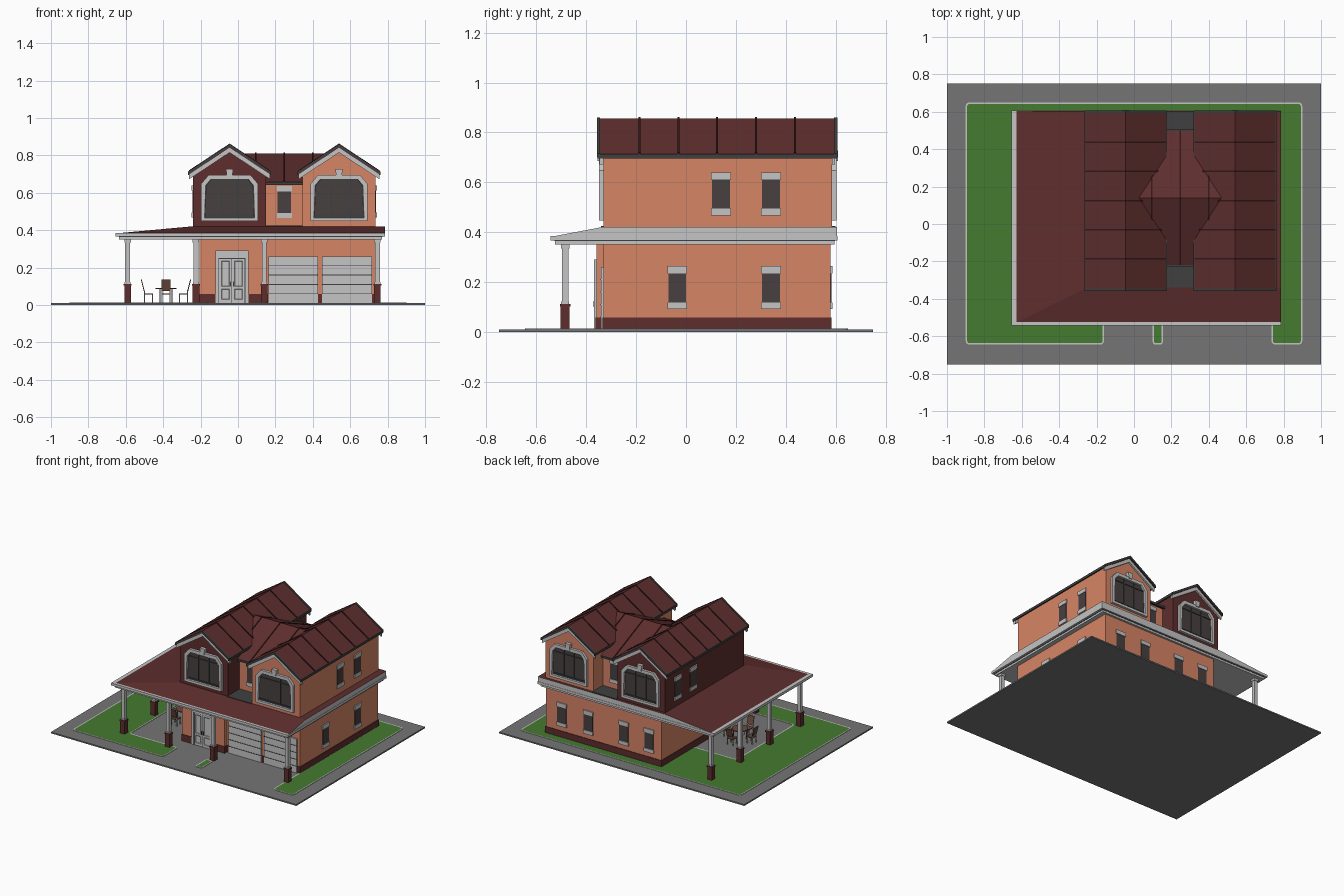
import bpy, bmesh, math
from mathutils import Matrix

if "Cube" in bpy.data.objects:
    bpy.data.objects.remove(bpy.data.objects["Cube"])

def mat(name, r, g, b):
    m = bpy.data.materials.new(name)
    lin = lambda c: c / 12.92 if c < 0.04 else ((c + 0.055) / 1.055) ** 2.4
    m.diffuse_color = (lin(r), lin(g), lin(b), 1)
    m.use_nodes = True
    m.node_tree.nodes["Principled BSDF"].inputs["Base Color"].default_value = m.diffuse_color
    return m

ORANGE = mat("orange_wall", .84, .52, .40)
RED = mat("dark_red", .37, .18, .18)
TRIM = mat("light_grey_trim", .77, .77, .77)
DARK = mat("dark_grey", .25, .25, .25)
GLASS = mat("window_glass", .28, .25, .25)
PAVE = mat("paving_grey", .46, .46, .46)
GRASS = mat("grass_green", .27, .48, .19)
BROWN = mat("brown_wood", .42, .29, .24)
RIB = mat("roof_rib", .20, .09, .09)

def finish(name, bm, *mats):
    bmesh.ops.recalc_face_normals(bm, faces=bm.faces)
    me = bpy.data.meshes.new(name)
    bm.to_mesh(me)
    bm.free()
    for m in mats:
        me.materials.append(m)
    ob = bpy.data.objects.new(name, me)
    bpy.context.collection.objects.link(ob)
    return ob

def add_prism(bm, pts, axis, a, b):
    """Extrude a 2D outline along an axis; returns the end face at b."""
    place = {'x': lambda p, t: (t, p[0], p[1]), 'y': lambda p, t: (p[0], t, p[1]),
             'z': lambda p, t: (p[0], p[1], t)}[axis]
    lo = [bm.verts.new(place(p, a)) for p in pts]
    hi = [bm.verts.new(place(p, b)) for p in pts]
    bm.faces.new(lo[::-1])
    end = bm.faces.new(hi)
    for i in range(len(pts)):
        j = (i + 1) % len(pts)
        bm.faces.new((lo[i], lo[j], hi[j], hi[i]))
    bmesh.ops.recalc_face_normals(bm, faces=bm.faces)
    return end

def prism(name, pts, axis, a, b, m):
    bm = bmesh.new()
    add_prism(bm, pts, axis, a, b)
    return finish(name, bm, m)

def rect(x0, x1, y0, y1):
    return [(x0, y0), (x1, y0), (x1, y1), (x0, y1)]

def boxes(name, m, *dims):
    bm = bmesh.new()
    for x0, x1, y0, y1, z0, z1 in dims:
        add_prism(bm, rect(x0, x1, y0, y1), 'z', z0, z1)
    return finish(name, bm, m)

# Ground and lawn with pale kerb
boxes("ground_slab", PAVE, (-1, 1, -.75, .75, 0, .01))

def lawn(name, pts, r):
    bm = bmesh.new()
    add_prism(bm, pts, 'z', .008, .013)
    up = [e for e in bm.edges if abs(e.verts[0].co.z - e.verts[1].co.z) > .001]
    bmesh.ops.bevel(bm, geom=up, offset=r, segments=3, profile=.5, affect='EDGES')
    top = max(bm.faces, key=lambda f: f.calc_center_median().z)
    bmesh.ops.inset_region(bm, faces=[top], thickness=.008)
    top.material_index = 1
    finish(name, bm, TRIM, GRASS)

lawn("lawn", [(-.9, -.645), (-.16, -.645), (-.16, -.47), (-.55, -.47), (-.55, .2), (-.2, .2), (-.2, .57),
              (.735, .57), (.735, -.645), (.9, -.645), (.9, .65), (-.9, .65)], .02)
lawn("lawn_strip", rect(.1, .155, -.645, -.51), .015)

# Ground floor walls and plinth
boxes("ground_floor_walls", ORANGE, (-.205, .737, -.33, .58, .01, .36), (-.205, .14, -.358, -.33, .01, .36))
boxes("plinth", RED, (-.209, .741, -.334, .584, .01, .058), (-.209, .144, -.362, -.33, .01, .058))

# Porch roof: hipped front and left, cut vertically right and back
bm = bmesh.new()
lo = [bm.verts.new((x, y, .383)) for x, y in rect(-.65, .785, -.535, .605)]
hi = [bm.verts.new((x, y, .42)) for x, y in rect(-.25, .785, -.34, .605)]
bm.faces.new(lo[::-1])
bm.faces.new(hi)
for i in range(4):
    j = (i + 1) % 4
    bm.faces.new((lo[i], lo[j], hi[j], hi[i]))
bmesh.ops.recalc_face_normals(bm, faces=bm.faces)
for f in bm.faces:
    f.material_index = 1 if f.normal.x > .9 or f.normal.y > .9 else 0
finish("porch_roof", bm, RED, TRIM)
boxes("porch_fascia", TRIM, (-.655, .787, -.543, .607, .367, .385), (-.635, .77, -.525, .595, .35, .367))
boxes("fascia_groove", DARK, (-.637, .772, -.527, .597, .364, .367))
boxes("centre_deck", DARK, (.15, .345, -.34, .6, .415, .424))

# Porch columns: brick base, cap, shaft, capital
spots = [(-.59, -.485), (-.225, -.485), (.14, -.485), (.745, -.485), (-.59, -.13), (-.59, .21), (-.59, .55)]
sq = lambda x, y, h, z0, z1: (x - h, x + h, y - h, y + h, z0, z1)
for i, (x, y) in enumerate(spots):
    boxes(f"column_base_{i}", RED, sq(x, y, .018, .01, .105), sq(x, y, .021, .103, .113))
    boxes(f"column_shaft_{i}", TRIM, sq(x, y, .013, .113, .352), sq(x, y, .017, .335, .352),
          sq(x, y, .016, .113, .122))

# Upper wings with gable roofs
SL, PEAK, HW = .66, .857, .217
def chevron(name, cx, y0, y1, top, th, m, hw=HW):
    d = hw * SL
    prism(name, [(cx - hw, top - d), (cx, top), (cx + hw, top - d), (cx + hw, top - d - th),
                 (cx, top - th), (cx - hw, top - d - th)], 'y', y0, y1, m)

def big_window(name, cx, y, s):
    """Arched-corner gable window with recessed glass; s is the outward y sign."""
    bm = bmesh.new()
    pts = [(cx + px, pz) for px, pz in [(-.152, .448), (.152, .448), (.152, .648), (.112, .695),
                                       (-.112, .695), (-.152, .648)]]
    face = add_prism(bm, pts, 'y', y, y + s * .018)
    bmesh.ops.inset_region(bm, faces=[face], thickness=.026, depth=0)
    inner = bmesh.ops.inset_region(bm, faces=[face], thickness=.002, depth=-.012)
    face.material_index = 1
    finish(name + "_frame", bm, TRIM, GLASS)
    ya, yb = sorted((y + s * .005, y + s * .011))
    boxes(name + "_bars", DARK, *[(cx + o - .004, cx + o + .004, ya, yb, .475, .668) for o in (-.042, .042)],
          (cx - .124, cx + .124, ya, yb, .634, .640), (cx - .124, cx + .124, ya, yb, .474, .481))
    ya, yb = sorted((y, y + s * .024))
    prism(name + "_keystone", [(cx - .014, .685), (cx + .014, .685), (cx + .02, .728), (cx - .02, .728)],
          'y', ya, yb, TRIM)

for side, cx, wall in (("left", -.045, RED), ("right", .54, ORANGE)):
    w, t = .195, PEAK - .014
    prism(f"{side}_wing_walls", [(cx - w, .4), (cx + w, .4), (cx + w, t - w * SL), (cx, t), (cx - w, t - w * SL)],
          'y', -.33, .585, wall)
    chevron(f"{side}_wing_roof", cx, -.35, .6, PEAK, .016, RED)
    for end, ya, yb, yw, s in (("front", -.347, -.33, -.33, -1), ("back", .585, .597, .585, 1)):
        chevron(f"{side}_{end}_bargeboard", cx, ya, yb, PEAK - .012, .03, TRIM)
        yc = ya - .01 if s < 0 else yb - .003
        chevron(f"{side}_{end}_verge", cx, yc, yc + .013, PEAK + .004, .016, DARK, HW + .003)
        big_window(f"{side}_{end}_window", cx, yw, s)
    for i, y in enumerate((-.187, -.031, .125, .281, .437)):
        chevron(f"{side}_roof_rib_{i}", cx, y - .004, y + .004, PEAK + .006, .012, RIB)
    e = PEAK - HW * SL
    boxes(f"{side}_gutters", DARK, *[(cx + k * (HW + .001) - .004, cx + k * (HW + .001) + .004, -.355, .605,
                                      e - .018, e) for k in (-1, 1)])

# Centre link between the wings, with cross roof
boxes("centre_walls", ORANGE, (.14, .355, -.195, .475, .4, .66))
def cross_roof(name, x0, x1, lift, th, m):
    prism(name, [(-.22, .655 + lift), (.14, .81 + lift), (.5, .655 + lift), (.5, .655 + lift - th),
                 (.14, .81 + lift - th), (-.22, .655 + lift - th)], 'x', x0, x1, m)
cross_roof("centre_roof", .03, .465, 0, .014, RED)
for i, x in enumerate((.096, .2475, .4)):
    cross_roof(f"centre_roof_rib_{i}", x - .004, x + .004, .004, .01, RIB)
boxes("centre_gutters", DARK, (.155, .34, -.226, -.218, .642, .657), (.155, .34, .498, .506, .642, .657))

# Small windows: glass plate with lintel and sill
def small_window(name, axis, at, s, c, z):
    def part(h, d, z0, z1):
        a, b = sorted((at - s * .002, at + s * d))
        return (a, b, c - h, c + h, z0, z1) if axis == 'x' else (c - h, c + h, a, b, z0, z1)
    boxes(name + "_glass", GLASS, part(.036, .004, z + .02, z + .15))
    boxes(name + "_surround", TRIM, part(.04, .008, z + .143, z + .172), part(.04, .008, z, z + .027))

for i, y in enumerate((-.035, .34)):
    small_window(f"right_lower_window_{i}", 'x', .737, 1, y, .092)
for i, y in enumerate((.14, .34)):
    small_window(f"right_upper_window_{i}", 'x', .735, 1, y, .468)
for i, y in enumerate((.26, .44)):
    small_window(f"left_upper_window_{i}", 'x', -.24, -1, y, .468)
for i, x in enumerate((-.105, .10, .39, .605)):
    small_window(f"back_lower_window_{i}", 'y', .58, 1, x, .092)
small_window("centre_front_window", 'y', -.195, -1, .2475, .465)
small_window("centre_back_window", 'y', .475, 1, .2475, .465)

# Garage doors
for i, (x0, x1) in enumerate(((.163, .428), (.45, .716))):
    boxes(f"garage_door_{i}", TRIM, (x0, x1, -.341, -.33, .01, .26))
    boxes(f"garage_door_grooves_{i}", DARK, *[(x0, x1, -.343, -.34, z - .002, z + .002)
                                              for z in (.06, .11, .16, .21)])

# Double entry door
boxes("entry_frame", TRIM, (-.12, -.104, -.368, -.355, .01, .29), (.039, .055, -.368, -.355, .01, .29),
      (-.12, .055, -.368, -.355, .25, .29))
boxes("entry_doors", TRIM, (-.104, .039, -.364, -.355, .01, .25))
boxes("entry_door_gaps", DARK, (-.034, -.031, -.3655, -.36, .01, .25), (-.104, -.101, -.3655, -.36, .01, .25),
      (.036, .039, -.3655, -.36, .01, .25), (-.104, .039, -.3655, -.36, .247, .25),
      (-.043, -.037, -.37, -.36, .1, .125), (-.028, -.022, -.37, -.36, .1, .125))
for i, x in enumerate((-.0675, .0025)):
    for j, (z0, z1) in enumerate(((.03, .085), (.1, .235))):
        bm = bmesh.new()
        f = add_prism(bm, rect(x - .022, x + .022, z0, z1), 'y', -.36, -.367)
        bmesh.ops.inset_region(bm, faces=[f], thickness=.004, depth=-.002)
        finish(f"entry_door_panel_{i}_{j}", bm, TRIM)

# Patio table and four chairs
TX, TY = -.385, -.08
circle = [(TX + .055 * math.cos(k * math.pi / 8), TY + .055 * math.sin(k * math.pi / 8)) for k in range(16)]
prism("table_top", circle, 'z', .086, .092, BROWN)
boxes("table_legs", BROWN, *[sq(TX + a, TY + b, .003, .01, .087) for a in (-.032, .032) for b in (-.032, .032)])
for i in range(4):
    seat = boxes(f"chair_seat_{i}", BROWN, (.07, .118, -.025, .025, .055, .061))
    back = prism(f"chair_back_{i}", [(.114, .075), (.119, .075), (.134, .135), (.129, .135)], 'y', 0, .05, BROWN)
    back.data.transform(Matrix(((1, 0, 0, 0), (0, 1, 0, -.025), (0, 0, 1, 0), (0, 0, 0, 1))))
    legs = boxes(f"chair_legs_{i}", TRIM, *[sq(a, b, .003, .01, .056) for a in (.073, .115) for b in (-.022, .022)],
                 (.113, .118, -.025, -.02, .056, .08), (.113, .118, .02, .025, .056, .08))
    for ob in (seat, back, legs):
        ob.location = (TX, TY, 0)
        ob.rotation_euler.z = i * math.pi / 2
